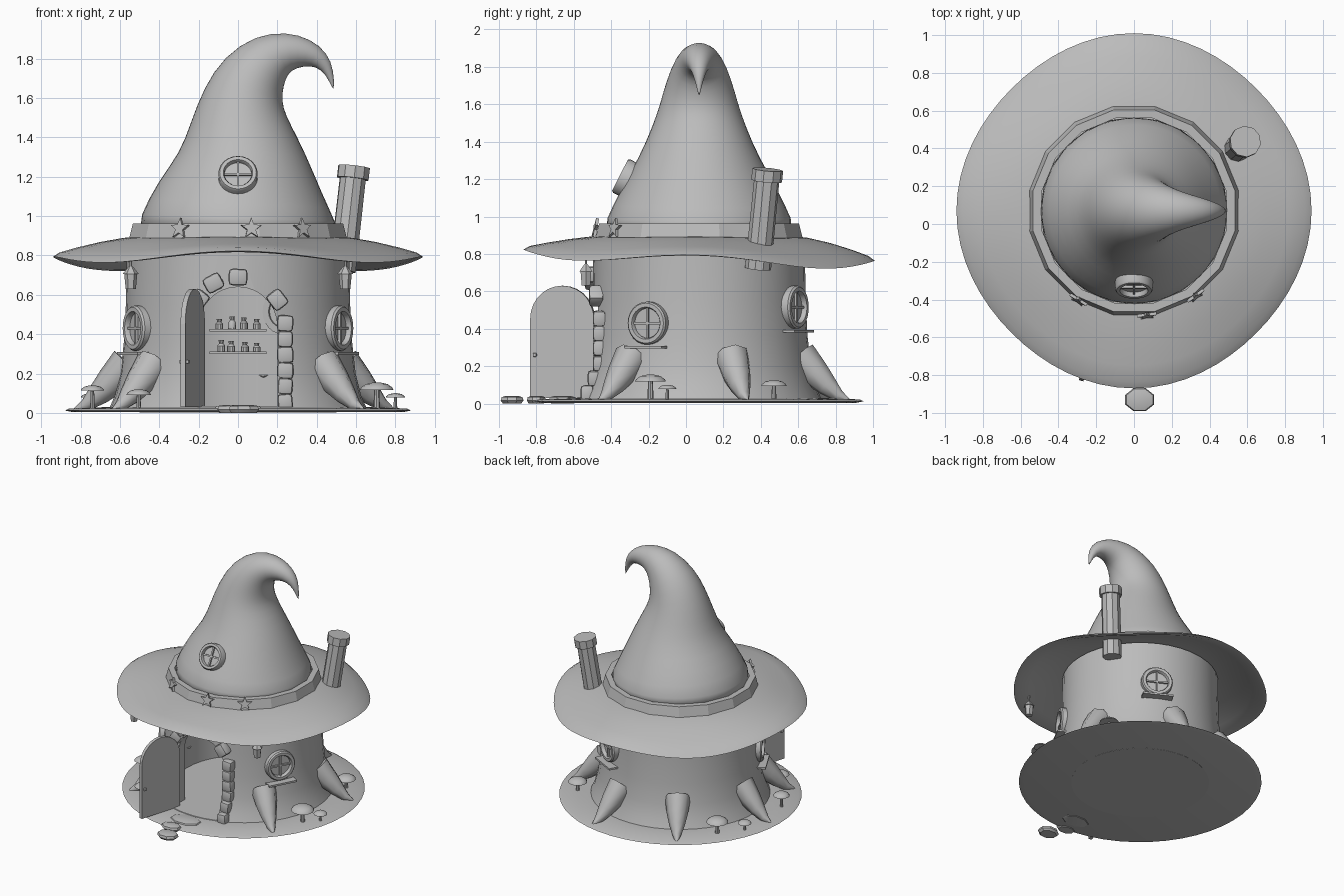
import bpy, bmesh, math, random
from mathutils import Matrix, Vector

if "Cube" in bpy.data.objects:
    bpy.data.objects.remove(bpy.data.objects["Cube"])

random.seed(4)
CY = 0.07  # house axis offset in y
grey = bpy.data.materials.new("plain_grey")
grey.diffuse_color = (0.5, 0.5, 0.5, 1)
grey.use_nodes = True
grey.node_tree.nodes["Principled BSDF"].inputs["Base Color"].default_value = grey.diffuse_color


def finish(name, bm, mat=None, smooth=35):
    if mat:
        bm.transform(mat)
    bmesh.ops.recalc_face_normals(bm, faces=bm.faces)
    me = bpy.data.meshes.new(name)
    bm.to_mesh(me)
    bm.free()
    me.materials.append(grey)
    ob = bpy.data.objects.new(name, me)
    bpy.context.collection.objects.link(ob)
    if smooth:
        bpy.ops.object.select_all(action='DESELECT')
        ob.select_set(True)
        bpy.context.view_layer.objects.active = ob
        bpy.ops.object.shade_smooth_by_angle(angle=math.radians(smooth))
    return ob


def skin(bm, rings, closed=False, caps=True):
    """Join rings of points into a tube, optionally closing it on itself."""
    rows = [[bm.verts.new(p) for p in r] for r in rings]
    n = len(rows[0])
    for a, b in zip(rows, rows[1:] + (rows[:1] if closed else [])):
        for i in range(n):
            bm.faces.new((a[i], a[(i + 1) % n], b[(i + 1) % n], b[i]))
    if caps and not closed:
        bm.faces.new(rows[0])
        bm.faces.new(rows[-1])


def lathe(name, profile, segs, mat=None, closed=False, smooth=35):
    bm = bmesh.new()
    skin(bm, [[(r * math.cos(2 * math.pi * i / segs), r * math.sin(2 * math.pi * i / segs), z)
               for i in range(segs)] for r, z in profile], closed)
    return finish(name, bm, mat, smooth)


def sweep(name, path, segs, mat=None, smooth=50):
    """Round sections along an x-z path of (x, z, radius)."""
    bm, rings = bmesh.new(), []
    for k, (x, z, r) in enumerate(path):
        a, b = path[max(k - 1, 0)], path[min(k + 1, len(path) - 1)]
        t = Vector((b[0] - a[0], b[1] - a[1])).normalized()
        rings.append([(x + r * math.cos(w) * t.y, r * math.sin(w), z - r * math.cos(w) * t.x)
                      for w in (2 * math.pi * i / segs for i in range(segs))])
    skin(bm, rings)
    return finish(name, bm, mat, smooth)


def box(name, size, mat, bevel=0.0, smooth=0):
    bm = bmesh.new()
    bmesh.ops.create_cube(bm, size=1, matrix=Matrix.Diagonal((*size, 1)))
    if bevel:
        bmesh.ops.bevel(bm, geom=bm.edges[:], offset=bevel, segments=2, affect='EDGES', profile=0.6)
    return finish(name, bm, mat, smooth)


def prism(name, pts, depth, mat):
    """Outline in local y-z, extruded along local x."""
    bm = bmesh.new()
    skin(bm, [[(x, y, z) for y, z in pts] for x in (-depth / 2, depth / 2)])
    return finish(name, bm, mat, 0)


def at(x, y, z):
    return Matrix.Translation((x, y, z))


def around(deg, r, z, tilt=0):
    """Frame on the house wall: local x points outward, z up."""
    return (at(0, CY, 0) @ Matrix.Rotation(math.radians(deg), 4, 'Z') @ at(r, 0, z)
            @ Matrix.Rotation(math.radians(-tilt), 4, 'Y'))


def arch(half, spring, bottom):
    return [(-half, bottom)] + [(-half * math.cos(math.pi * i / 14), spring + half * math.sin(math.pi * i / 14))
                                for i in range(15)] + [(half, bottom)]


# ground and floor
lathe("ground", [(0.84, 0.004), (0.88, 0.012), (0.86, 0.022), (0.66, 0.03)], 48, at(0, CY, 0))
lathe("floor", [(0.5, 0.003), (0.5, 0.034)], 40, at(0, CY, 0))

# wall shell with an arched doorway
wall = lathe("wall", [(0.50, 0.01), (0.66, 0.01), (0.625, 0.09), (0.598, 0.2), (0.58, 0.36), (0.57, 0.55),
                      (0.565, 0.85), (0.50, 0.85)], 40, at(0, CY, 0), closed=True)
cutter = prism("doorway_cutter", arch(0.2, 0.44, 0.034), 0.5, around(-90, 0.6, 0))
cutter.hide_render = True
cutter.hide_viewport = True
cut = wall.modifiers.new("doorway", 'BOOLEAN')
cut.operation, cut.object, cut.solver = 'DIFFERENCE', cutter, 'EXACT'

# open door and knob
hinge, edge = Vector((-0.18, -0.49)), Vector((-0.28, -0.83))
mid, d = (hinge + edge) / 2, edge - hinge
door_frame = at(mid.x, mid.y, 0) @ Matrix.Rotation(math.atan2(d.y, d.x) - math.pi / 2, 4, 'Z')
prism("door", arch(0.177, 0.453, 0.03), 0.025, door_frame)
box("door_knob", (0.05, 0.02, 0.02), door_frame @ at(0, 0.15, 0.26), 0.005)

# door surround stones
stones = [(s * 0.24, 0.055 + 0.08 * i) for s in (-1, 1) for i in range(6)]
stones += [(-0.2, 0.575), (0.2, 0.575), (-0.125, 0.66), (0, 0.69)]
for x, z in stones:
    r = 0.585 + (0.06 if z < 0.1 else 0.025 if z < 0.2 else 0)
    y = CY - math.sqrt(r * r - x * x)
    turn = 0 if z < 0.5 else math.atan2(x, z - 0.44)
    size = (random.uniform(0.074, 0.086), 0.07, 0.084) if z < 0.5 else (0.095, 0.08, 0.085)
    box("door_stone", size, at(x, y, z) @ Matrix.Rotation(turn, 4, 'Y')
        @ Matrix.Rotation(random.uniform(-0.08, 0.08), 4, 'Y'), 0.022, 40)


# round windows
def window(frame, r, sill):
    turn = frame @ Matrix.Rotation(math.pi / 2, 4, 'Y')
    lathe("window_frame", [(r, -0.09), (r, 0.025), (r * 0.93, 0.035), (r * 0.75, 0.035), (r * 0.7, 0.025),
                           (r * 0.7, -0.09)], 24, turn, closed=True)
    lathe("window_pane", [(r * 0.72, -0.004), (r * 0.72, 0.008)], 24, turn)
    box("window_bar", (0.02, 0.012, r * 1.45), frame @ at(0.012, 0, 0))
    box("window_bar", (0.02, r * 1.45, 0.012), frame @ at(0.012, 0, 0))
    if sill:
        box("window_sill", (0.07, 0.225, 0.014), frame @ at(0.03, 0, -0.128))


for deg, z in ((-28, 0.43), (208, 0.43), (62, 0.515)):
    window(around(deg, 0.572, z), 0.115, True)
window(around(-90, 0.392, 1.205, 27), 0.1, False)

# shelves and bottles
for z, items in ((0.42, ((-0.095, 0.05), (-0.03, 0.065), (0.03, 0.06), (0.095, 0.05))),
                 (0.305, ((-0.085, 0.06), (-0.035, 0.055), (0.035, 0.05), (0.095, 0.045)))):
    box("shelf", (0.29, 0.1, 0.012), at(0, 0.5, z))
    for x, h in items:
        lathe("bottle", [(0.02, 0), (0.02, h * 0.5), (0.011, h * 0.7), (0.014, h)], 10, at(x, 0.49, z + 0.006))

# roots
for deg in (-40, 18, 75, 123, 177, 220):
    sweep("root", [(0.56, 0.25, 0.095), (0.645, 0.16, 0.078), (0.71, 0.095, 0.058), (0.775, 0.04, 0.032),
                   (0.84, 0.012, 0.004)], 8, around(deg, 0, 0))

# mushrooms
for x, y, h, r in ((0.705, -0.19, 0.155, 0.085), (0.8, -0.1, 0.1, 0.05), (-0.505, -0.48, 0.12, 0.062),
                   (0.63, 0.47, 0.125, 0.07), (-0.74, -0.15, 0.14, 0.06), (-0.62, 0.49, 0.15, 0.08),
                   (-0.75, 0.33, 0.1, 0.05)):
    lathe("mushroom_stem", [(r * 0.2, 0.015), (r * 0.15, h * 0.8)], 8, at(x, y, 0))
    lathe("mushroom_cap", [(r, h - r * 0.45), (r * 0.93, h - r * 0.3), (r * 0.65, h - r * 0.1), (r * 0.2, h)],
          14, at(x, y, 0))

# stepping stones
for x, y, sx, sy in ((0.03, -0.93, 0.083, 0.066), (-0.03, -0.8, 0.08, 0.055), (0, -0.66, 0.13, 0.08)):
    lathe("stepping_stone", [(0.8, 0), (1, 0.016), (0.92, 0.034), (0.6, 0.04)], 8,
          at(x, y, 0) @ Matrix.Diagonal((sx, sy, 1, 1)) @ Matrix.Rotation(0.39, 4, 'Z'))

# wavy hat brim
bm = bmesh.new()
rings = []
for t, drop in ((0, 0), (0.25, 0), (0.5, 0), (0.75, 0), (0.93, 0), (1, 0.012), (0.93, 0.025), (0.75, 0.025),
                (0.5, 0.025), (0.25, 0.025), (0, 0.025)):
    ring = []
    for i in range(64):
        w = 2 * math.pi * i / 64
        rim = 0.78 + 0.025 * math.cos(4 * w) - 0.03 * math.sin(w)
        r = 0.46 + 0.468 * t - 0.012 * t * math.cos(4 * w + 3.14)
        ring.append((r * math.cos(w), CY + r * math.sin(w), 0.9 + (rim - 0.9) * t ** 1.6 - drop))
    rings.append(ring)
skin(bm, rings)
finish("hat_brim", bm, None, 60)

# hat band and stars
lathe("hat_band", [(0.5, 0.87), (0.568, 0.87), (0.545, 0.962), (0.5, 0.962)], 16,
      at(0, CY, 0) @ Matrix.Rotation(math.pi / 16, 4, 'Z'), closed=True, smooth=0)
star = [((0.055 if i % 2 == 0 else 0.023) * math.sin(math.pi * i / 5),
         (0.055 if i % 2 == 0 else 0.023) * math.cos(math.pi * i / 5)) for i in range(10)]
for deg in (-122, -83, -54):
    prism("star", star, 0.016, around(deg, 0.558, 0.937, 12))

# curled hat cone
cone = sweep("hat_cone", [(0, 0.88, 0.53), (0, 0.98, 0.505), (0.01, 1.15, 0.42), (0.025, 1.32, 0.322),
                          (0.012, 1.47, 0.256), (0.027, 1.6, 0.21), (0.075, 1.715, 0.178), (0.165, 1.81, 0.135),
                          (0.26, 1.84, 0.098), (0.35, 1.832, 0.072), (0.425, 1.797, 0.046), (0.467, 1.73, 0.022),
                          (0.485, 1.645, 0.003)], 24, at(0, CY, 0), 70)
cone.modifiers.new("smooth", 'SUBSURF').levels = 1

# leaning chimney
low, top = Vector((0.53, 0.385, 0.72)), Vector((0.59, 0.437, 1.25))
lean = Matrix.Translation(low) @ (top - low).to_track_quat('Z', 'Y').to_matrix().to_4x4()
lathe("chimney", [(0.07, 0), (0.068, 0.5)], 10, lean)
lathe("chimney_cap", [(0.083, 0.475), (0.083, 0.537)], 10, lean)

# hanging lanterns
for s in (-1, 1):
    m = at(s * 0.545, -0.535, 0)
    lathe("lantern_body", [(0.026, 0.63), (0.033, 0.705)], 6, m, smooth=0)
    lathe("lantern_roof", [(0.042, 0.705), (0.01, 0.745)], 6, m, smooth=0)
    lathe("lantern_hook", [(0.006, 0.74), (0.006, 0.8)], 6, m)
